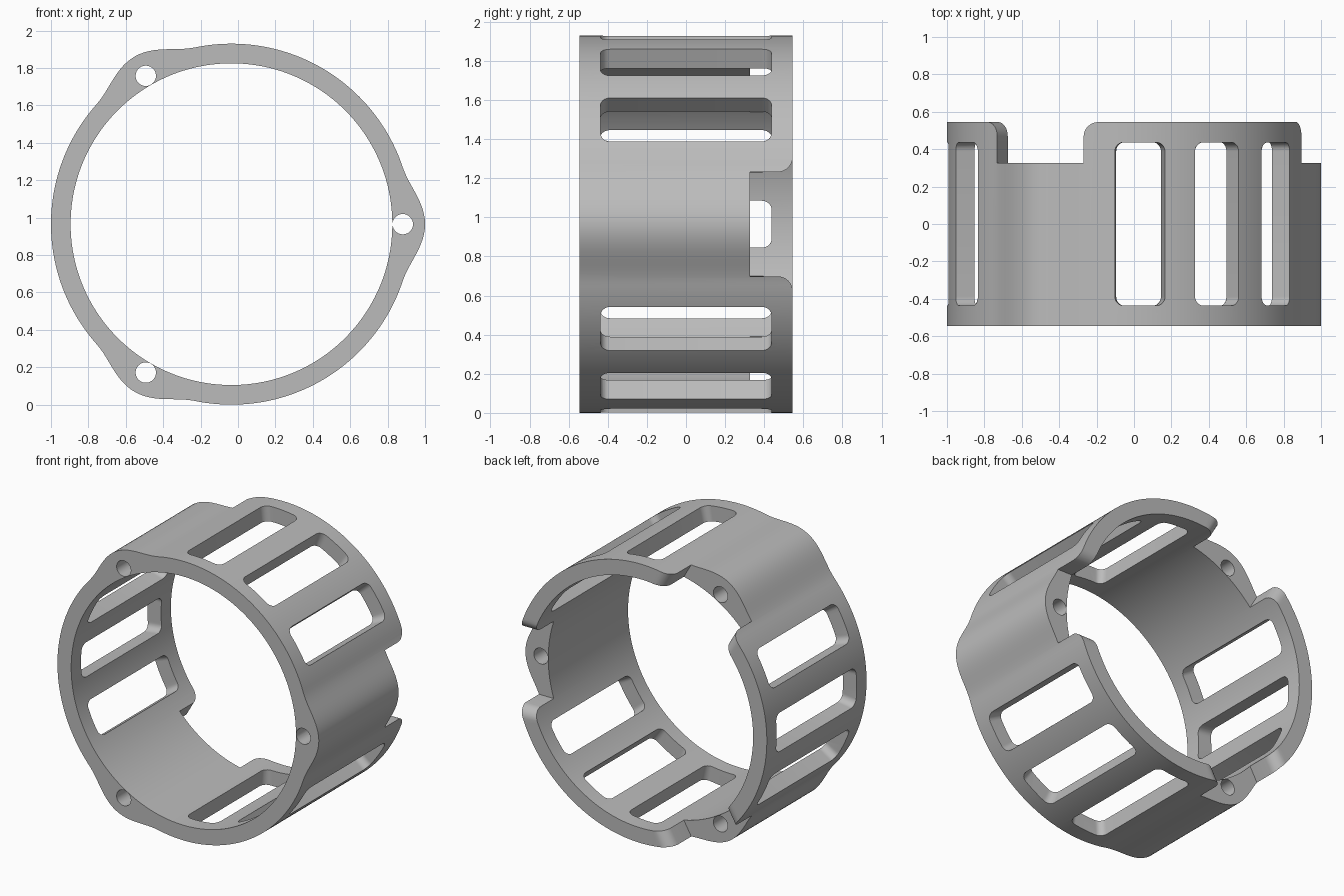
import bpy, bmesh
from math import sin, cos, pi, radians, degrees
from mathutils import Vector

CX, CZ = -0.035, 0.965          # ring axis runs along y
R_OUT, R_IN, LOBE = 0.965, 0.86, 0.07
HALF = 0.545                    # half depth
NOTCH_Y = 0.327
STEPS = 240
LOBES = (0, 120, 240)

if "Cube" in bpy.data.objects:
    bpy.data.objects.remove(bpy.data.objects["Cube"])

grey = bpy.data.materials.new("grey")
grey.use_nodes = True
grey.diffuse_color = (0.5, 0.5, 0.5, 1)
grey.node_tree.nodes["Principled BSDF"].inputs["Base Color"].default_value = (0.5, 0.5, 0.5, 1)


def local(angle, radial, side, y):
    """Point given in the frame of a radial direction (degrees)."""
    a = radians(angle)
    return Vector((CX + radial * cos(a) - side * sin(a), y,
                   CZ + radial * sin(a) + side * cos(a)))


def prism(bm, loop_a, loop_b):
    """Closed solid between two matching loops."""
    a = [bm.verts.new(p) for p in loop_a]
    b = [bm.verts.new(p) for p in loop_b]
    n = len(a)
    bm.faces.new(a)
    bm.faces.new(b[::-1])
    for i in range(n):
        j = (i + 1) % n
        bm.faces.new((a[j], a[i], b[i], b[j]))


def make_object(name, bm):
    bmesh.ops.recalc_face_normals(bm, faces=bm.faces[:])
    mesh = bpy.data.meshes.new(name)
    bm.to_mesh(mesh)
    bm.free()
    obj = bpy.data.objects.new(name, mesh)
    obj.data.materials.append(grey)
    bpy.context.collection.objects.link(obj)
    return obj


def arc(cx, cy, r, start, end, n=8):
    return [(cx + r * cos(radians(start + (end - start) * i / n)),
             cy + r * sin(radians(start + (end - start) * i / n))) for i in range(n + 1)]


def outer_radius(angle):
    """Circle with three smooth swellings around the bolt holes."""
    delta = abs((angle + 60) % 120 - 60)
    return R_OUT + (LOBE * cos(pi / 2 * delta / 18.5) ** 2 if delta < 18.5 else 0)


# Ring body
bm = bmesh.new()
loops = []
for y in (-HALF, HALF):
    for radius in (outer_radius, lambda a: R_IN):
        loops.append([bm.verts.new(local(a, radius(a), 0, y))
                      for a in (360 * i / STEPS for i in range(STEPS))])
fo, fi, bo, bi = loops
for p, q in ((fo, fi), (fi, bi), (bi, bo), (bo, fo)):
    for i in range(STEPS):
        j = (i + 1) % STEPS
        bm.faces.new((p[i], p[j], q[j], q[i]))
ring = make_object("slotted_ring", bm)

# Slot cutters with radial side walls and rounded ends
half_w, half_l, r = 0.136, 0.437, 0.05
outline = []
for k, (sx, sy) in enumerate(((1, 1), (-1, 1), (-1, -1), (1, -1))):
    outline += arc(sx * (half_w - r), sy * (half_l - r), r, 90 * k, 90 * k + 90)
bm = bmesh.new()
for lobe in LOBES:
    for offset in (34, 60, 86):
        prism(bm, *[[local(lobe + offset, d, s * d / R_OUT, y) for s, y in outline]
                    for d in (0.7, 1.15)])
slots = make_object("slot_cutter", bm)

# Notch cutters: straight sides that flare out at the back rim
w, r = 0.267, 0.075
side = [(w, NOTCH_Y)] + arc(w + r, HALF - r, r, 180, 90)
side.append((w + r, HALF + 0.1))
outline = side + [(-s, y) for s, y in reversed(side)]
bm = bmesh.new()
for lobe in LOBES:
    prism(bm, *[[local(lobe, d, s, y) for s, y in outline] for d in (0.7, 1.15)])
notches = make_object("notch_cutter", bm)

# Bolt hole cutters
bm = bmesh.new()
circle = arc(0.916, 0, 0.0545, 0, 360, 32)[:-1]
for lobe in LOBES:
    prism(bm, *[[local(lobe, d, s, y) for d, s in circle] for y in (-0.7, 0.7)])
holes = make_object("hole_cutter", bm)

# Cut the ring
bpy.context.view_layer.objects.active = ring
for cutter in (slots, notches, holes):
    cutter.hide_render = True
    mod = ring.modifiers.new(cutter.name, "BOOLEAN")
    mod.operation = "DIFFERENCE"
    mod.solver = "EXACT"
    mod.object = cutter
    bpy.ops.object.modifier_apply(modifier=mod.name)
    bpy.data.objects.remove(cutter)

for obj in bpy.context.selected_objects:
    obj.select_set(False)
ring.select_set(True)
bpy.ops.object.shade_smooth_by_angle(angle=radians(30))
